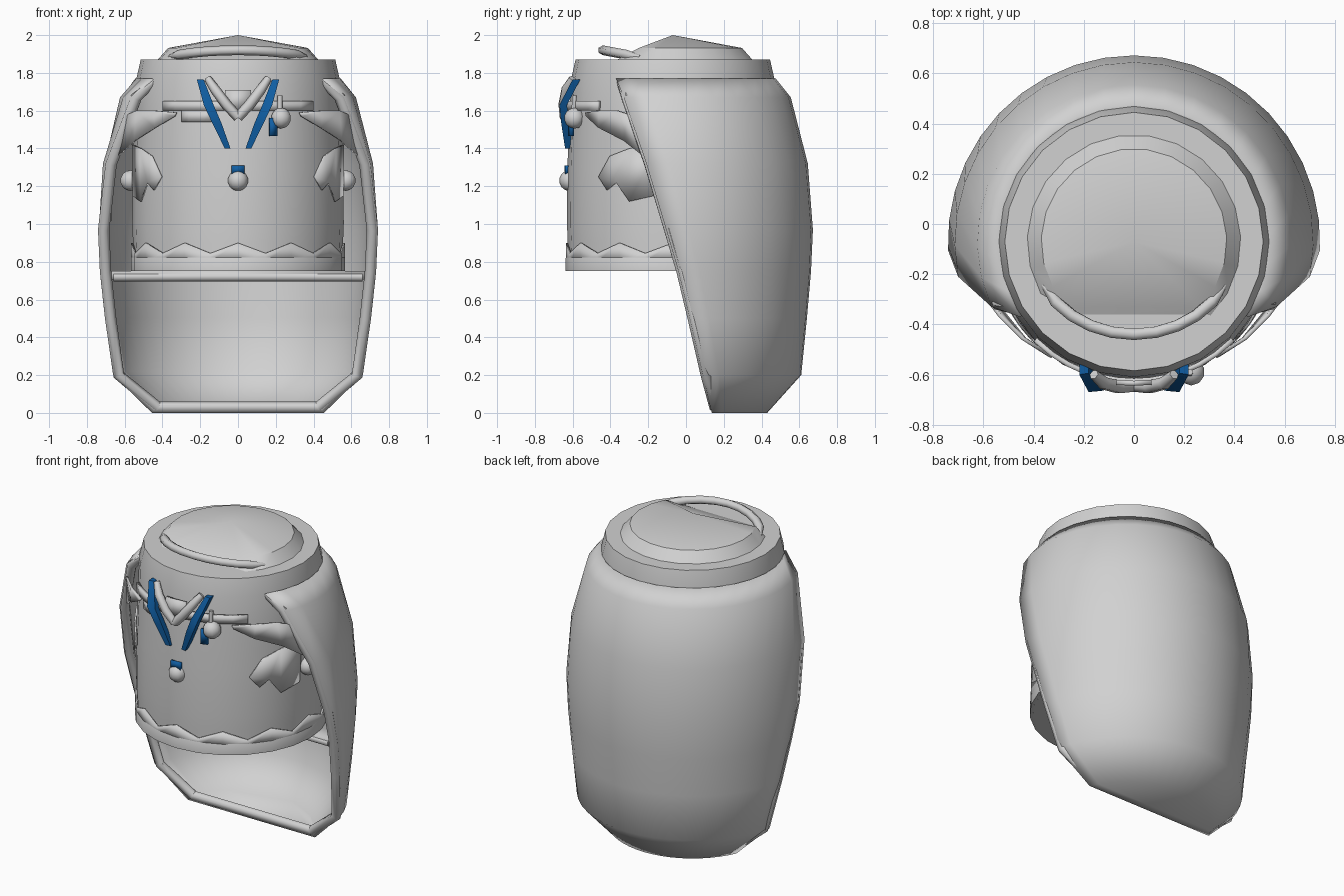
import bpy, bmesh, math
from mathutils import Vector

if "Cube" in bpy.data.objects:
    bpy.data.objects.remove(bpy.data.objects["Cube"])

CY = -0.07  # common axis of all the round parts


def material(name, rgb):
    m = bpy.data.materials.new(name)
    m.diffuse_color = (*rgb, 1)
    m.use_nodes = True
    m.node_tree.nodes["Principled BSDF"].inputs["Base Color"].default_value = m.diffuse_color
    return m


GREY = material("pale grey", (0.64, 0.64, 0.64))
BLUE = material("ribbon blue", (0.005, 0.11, 0.36))


def make(name, verts, faces, mat=GREY, thick=0, smooth=40, mirror=False):
    me = bpy.data.meshes.new(name)
    me.from_pydata([tuple(v) for v in verts], [], faces)
    ob = bpy.data.objects.new(name, me)
    bpy.context.collection.objects.link(ob)
    me.materials.append(mat)
    if thick:
        s = ob.modifiers.new("thickness", 'SOLIDIFY')
        s.thickness = thick
        s.offset = -1
    if mirror:
        m = ob.modifiers.new("mirror", 'MIRROR')
        m.use_axis[0] = True
    bpy.ops.object.select_all(action='DESELECT')
    ob.select_set(True)
    bpy.context.view_layer.objects.active = ob
    bpy.ops.object.shade_smooth_by_angle(angle=math.radians(smooth))
    return ob


def pol(r, a, z):
    return Vector((r * math.cos(a), CY + r * math.sin(a), z))


def grid_faces(rows, n, closed=False):
    out = []
    for i in range(rows - 1):
        for j in range(n if closed else n - 1):
            k = (j + 1) % n
            out.append((i * n + j, i * n + k, (i + 1) * n + k, (i + 1) * n + j))
    return out


def lathe(name, profile, n=24, **kw):
    verts = [pol(r, -math.pi / 2 + 2 * math.pi * j / n, z) for r, z in profile for j in range(n)]
    faces = grid_faces(len(profile), n, True)
    faces.append(tuple(reversed(range(n))))
    faces.append(tuple(range((len(profile) - 1) * n, len(profile) * n)))
    return make(name, verts, faces, **kw)


def on_body(x, z, r):
    """Point on a cylinder of radius r at the front of the body."""
    return Vector((x, CY - math.sqrt(max(r * r - x * x, 0)), z))


def tube(name, pts, radius, mat=GREY, sides=6, mirror=False):
    """Tube along a path; radius is one value or one per point."""
    pts = [Vector(p) for p in pts]
    rad = radius if isinstance(radius, list) else [radius] * len(pts)
    verts = []
    for i, p in enumerate(pts):
        t = (pts[min(i + 1, len(pts) - 1)] - pts[max(i - 1, 0)]).normalized()
        side = t.cross(Vector((0, 1, 0)) if abs(t.y) < 0.9 else Vector((1, 0, 0))).normalized()
        up = side.cross(t)
        for j in range(sides):
            a = 2 * math.pi * j / sides
            verts.append(p + rad[i] * (math.cos(a) * side + math.sin(a) * up))
    n = len(pts)
    faces = grid_faces(n, sides, True)
    faces += [tuple(reversed(range(sides))), tuple(range((n - 1) * sides, n * sides))]
    return make(name, verts, faces, mat, smooth=65, mirror=mirror)


def ball(name, loc, r, mirror=False):
    bm = bmesh.new()
    bmesh.ops.create_uvsphere(bm, u_segments=10, v_segments=7, radius=r)
    verts = [v.co + Vector(loc) for v in bm.verts]
    faces = [[v.index for v in f.verts] for f in bm.faces]
    bm.free()
    return make(name, verts, faces, smooth=60, mirror=mirror)


def strip(name, x0, x1, z0, z1, r, mat=GREY, n=8):
    """Thin curved plate lying on the body."""
    verts = [on_body(x0 + (x1 - x0) * j / n, z, r) for z in (z0, z1) for j in range(n + 1)]
    return make(name, verts, grid_faces(2, n + 1), mat, thick=0.02)


# outer shell: barrel (z, radius, y of the front edge), open at the front
SHELL = [(0, .5, .137), (.2, .68, .09), (.5, .71, .02), (.75, .732, -.04), (.97, .742, -.105),
         (1.32, .715, -.21), (1.67, .625, -.33), (1.77, .545, -.37)]
N = 21
verts, edge = [], []
for z, r, yf in SHELL:
    a0 = math.asin((yf - CY) / r)
    row = [pol(r, a0 + (math.pi - 2 * a0) * j / (N - 1), z) for j in range(N)]
    verts += row
    edge.append(row[0])
make("outer_shell", verts, grid_faces(len(SHELL), N) + [tuple(reversed(range(N)))],
     thick=0.045, smooth=50)

# rounded rim along the open front edge, slightly inside the shell
rim = [Vector((p.x - .03, p.y + .015, max(p.z, .03))) for p in edge]
tube("shell_rim", rim, [.03] * (len(rim) - 1) + [.018], mirror=True)
tube("shell_bottom_rim", [(-edge[0].x + .03, .155, .03), (edge[0].x - .03, .155, .03)], .03)

# floor dividing the shell below the body
yf = -0.02
a0 = math.asin((yf - CY) / .70)
arc = [pol(.70, a0 + (math.pi - 2 * a0) * j / 20, .75) for j in range(21)]
make("inner_floor", arc, [tuple(range(21))], thick=0.045)
tube("inner_floor_rim", [(-.66, -.005, .72), (.66, -.005, .72)], .025)

# round body with its collar
lathe("body", [(.55, .75), (.556, .9), (.56, 1.0), (.558, 1.3), (.548, 1.55), (.54, 1.76),
               (.515, 1.87)], smooth=50)
lathe("hem_band", [(.545, .75), (.567, .752), (.567, .82), (.556, .84)], smooth=50)

# zigzag frill above the hem
n = 24
fr = []
for row in range(2):
    for j in range(n):
        z = .80 if row == 0 else (.90 if j % 2 == 0 else .845)
        fr.append(pol(.566, -math.pi / 2 + 2 * math.pi * j / n, z))
make("zigzag_frill", fr, grid_faces(2, n, True), thick=0.01)

# shallow pointed cap with one flat facet at the front
n = 18
angles = [math.radians(-45 + 270 * j / (n - 1)) for j in range(n)]
cap = [pol(.43, a, 1.865) for a in angles]
cap += [pol(.37, a, 1.88 if j in (0, n - 1) else 1.932) for j, a in enumerate(angles)]
cap.append((0, CY, 2.0))
faces = grid_faces(2, n, True) + [(n + j, n + (j + 1) % n, 2 * n) for j in range(n)]
make("cap", cap, faces, smooth=30)

# curved visor over the front of the cap
vis = []
for j in range(11):
    a = math.radians(-152 + 124 * j / 10)
    k = math.sin(math.pi * j / 10)
    vis.append((.41 * math.cos(a), CY + .37 * math.sin(a), 1.885 + .035 * k))
tube("visor", vis, [.01] + [.026] * 9 + [.01])

# draped side lapels
top = [(.33, -.535, 1.59), (.45, -.46, 1.60), (.54, -.37, 1.60), (.585, -.31, 1.58)]
low = [(.34, -.53, 1.57), (.44, -.465, 1.51), (.55, -.33, 1.44), (.65, -.215, 1.35)]
make("side_lapel", low + top, grid_faces(2, 4), thick=0.015, mirror=True)

# soft patches and round studs at the sides of the body
patch = [pol(.568, math.radians(a), z) for a, z in
         ((-44, 1.25), (-38, 1.18), (-32, 1.22), (-24, 1.12), (-10, 1.15),
          (-8, 1.42), (-24, 1.40), (-36, 1.36))]
make("side_patch", patch, [(0, 1, 2, 7), (2, 3, 6, 7), (3, 4, 5, 6)], thick=0.01, mirror=True)
ball("side_stud", (.57, -.1, 1.23), .055, mirror=True)

# chest strap and its plates
strip("chest_strap", -.4, .4, 1.60, 1.65, .565, n=12)
strip("strap_tab", -.30, -.14, 1.54, 1.60, .56, n=4)
strip("knot_plate", -.07, .07, 1.60, 1.71, .575, n=2)


# crossed collar ribbons
def ribbon(name, path, widths, mat):
    vs = []
    for (x, y, z), w in zip(path, widths):
        vs += [(x - w, y, z), (x + w, y - .005, z), (x + w, y + .035, z), (x - w, y + .035, z)]
    fs = grid_faces(len(path), 4, True)
    fs += [(3, 2, 1, 0), tuple(range(len(vs) - 4, len(vs)))]
    make(name, vs, fs, mat, smooth=35, mirror=True)


ribbon("blue_ribbon", [(.055, -.635, 1.40), (.11, -.655, 1.53), (.155, -.665, 1.63),
                       (.20, -.595, 1.765)], [.015, .024, .026, .018], BLUE)
tube("pale_collar", [(0, -.645, 1.565), (.06, -.65, 1.63), (.12, -.635, 1.71), (.16, -.60, 1.77)],
     [.026, .028, .027, .02], mirror=True)

# pendant at the centre and charm at one side
ball("pendant", (0, -.615, 1.23), .056)
strip("pendant_ribbon", -.035, .035, 1.265, 1.31, .572, BLUE, n=2)
ball("charm", (.228, -.59, 1.56), .055)
tube("charm_pin", [(.222, -.595, 1.59), (.222, -.59, 1.68)], .014)
strip("charm_ribbon", .17, .21, 1.465, 1.56, .58, BLUE, n=2)
